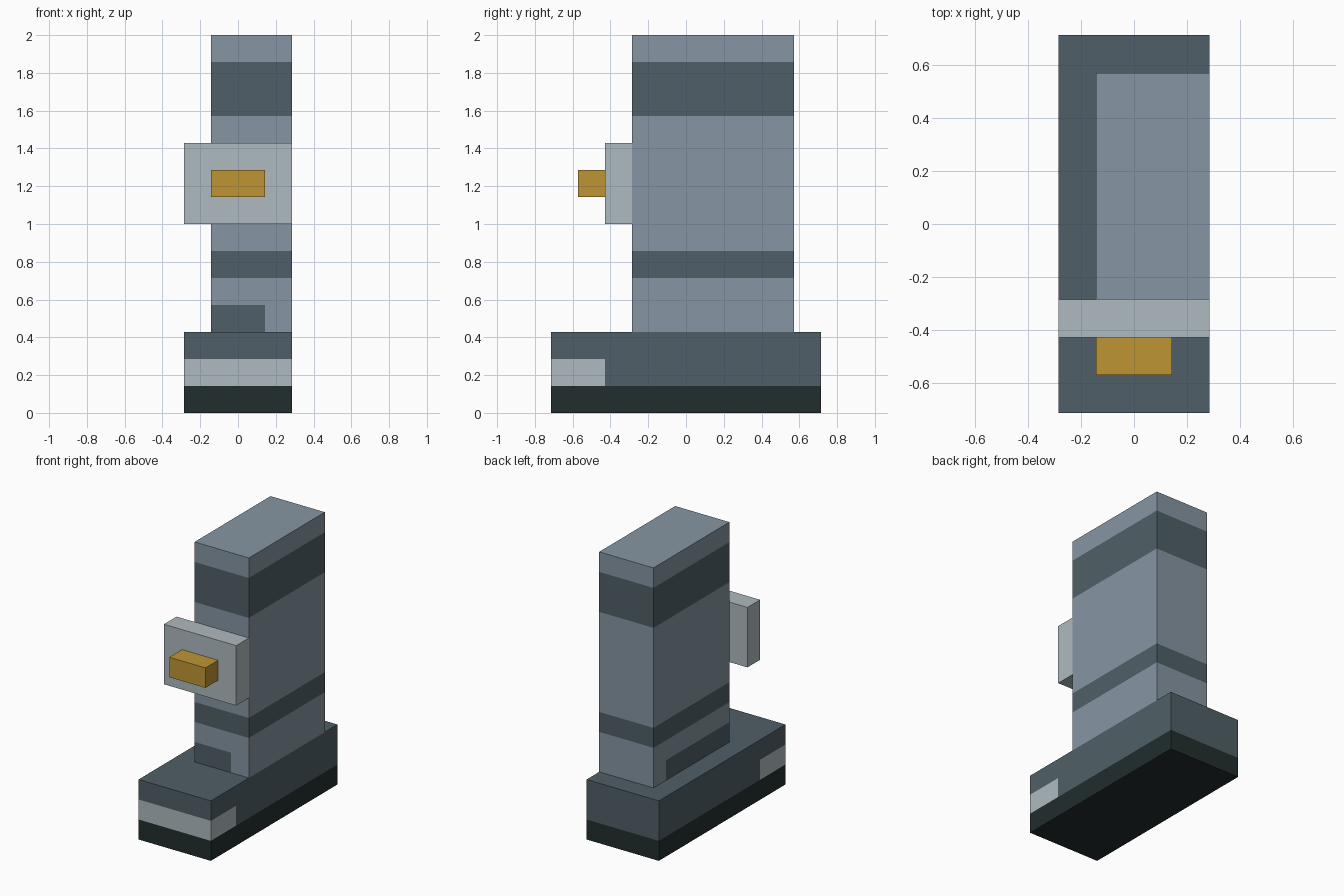
import bpy, bmesh
from mathutils import Vector

cube = bpy.data.objects.get("Cube")
if cube:
    bpy.data.objects.remove(cube, do_unlink=True)

U = 1 / 7  # one grid unit; all sizes below are in grid units


def material(name, rgb):
    # sRGB bytes to linear colour
    lin = [c / 255 / 12.92 if c <= 10 else ((c / 255 + 0.055) / 1.055) ** 2.4 for c in rgb]
    m = bpy.data.materials.new(name)
    m.diffuse_color = (*lin, 1)
    m.use_nodes = True
    m.node_tree.nodes["Principled BSDF"].inputs["Base Color"].default_value = (*lin, 1)
    return m


STEEL = material("steel_blue", (134, 149, 162))
SLATE = material("dark_slate", (79, 95, 103))
PALE = material("pale_grey", (175, 186, 191))
GOLD = material("gold", (190, 149, 52))
BLACK = material("near_black", (34, 45, 45))


def block(name, lo, hi, mats, cuts=(), rule=None):
    """Box from lo to hi, sliced at (axis, position) and coloured by rule(centre, normal)."""
    lo, hi = Vector(lo), Vector(hi)
    bm = bmesh.new()
    bmesh.ops.create_cube(bm, size=1)
    for v in bm.verts:
        v.co = (lo + hi) / 2 + Vector(c * s for c, s in zip(v.co, hi - lo))
    for axis, pos in cuts:
        normal = Vector((0, 0, 0))
        normal[axis] = 1
        bmesh.ops.bisect_plane(bm, geom=bm.verts[:] + bm.edges[:] + bm.faces[:],
                               plane_co=normal * pos, plane_no=normal)
    bm.normal_update()
    if rule:
        for f in bm.faces:
            f.material_index = rule(f.calc_center_median(), f.normal)
        # merge flat neighbours of the same colour
        bmesh.ops.dissolve_limit(bm, angle_limit=0.01, verts=bm.verts[:],
                                 edges=bm.edges[:], delimit={'MATERIAL'})
    bmesh.ops.scale(bm, vec=(U, U, U), verts=bm.verts[:])
    me = bpy.data.meshes.new(name)
    bm.to_mesh(me)
    bm.free()
    for m in mats:
        me.materials.append(m)
    ob = bpy.data.objects.new(name, me)
    bpy.context.collection.objects.link(ob)
    return ob


# Base: black sole, pale toe band wrapping the front corners
def base_rule(c, n):
    if c.z < 1:
        return 1
    return 2 if 1 < c.z < 2 and c.y < -3 and n.z < 0.5 else 0


block("base", (-2, -5, 0), (2, 5, 3), [SLATE, BLACK, PALE],
      [(2, 1), (2, 2), (1, -3)], base_rule)


# Column: two dark bands all round, dark patch low on the front and right side
def column_rule(c, n):
    if abs(n.z) > 0.5:
        return 0
    if 5 < c.z < 6 or 11 < c.z < 13:
        return 1
    front_patch = n.y < -0.5 and c.x < 1
    side_patch = n.x < -0.5 and c.y < 3
    return 1 if c.z < 4 and (front_patch or side_patch) else 0


block("column", (-1, -2, 3), (2, 4, 14), [STEEL, SLATE],
      [(2, 4), (2, 5), (2, 6), (2, 11), (2, 13), (0, 1), (1, 3)], column_rule)

# Front plate and its knob
block("front_plate", (-2, -3, 7), (2, -2, 10), [PALE])
block("front_knob", (-1, -4, 8), (1, -3, 9), [GOLD])
